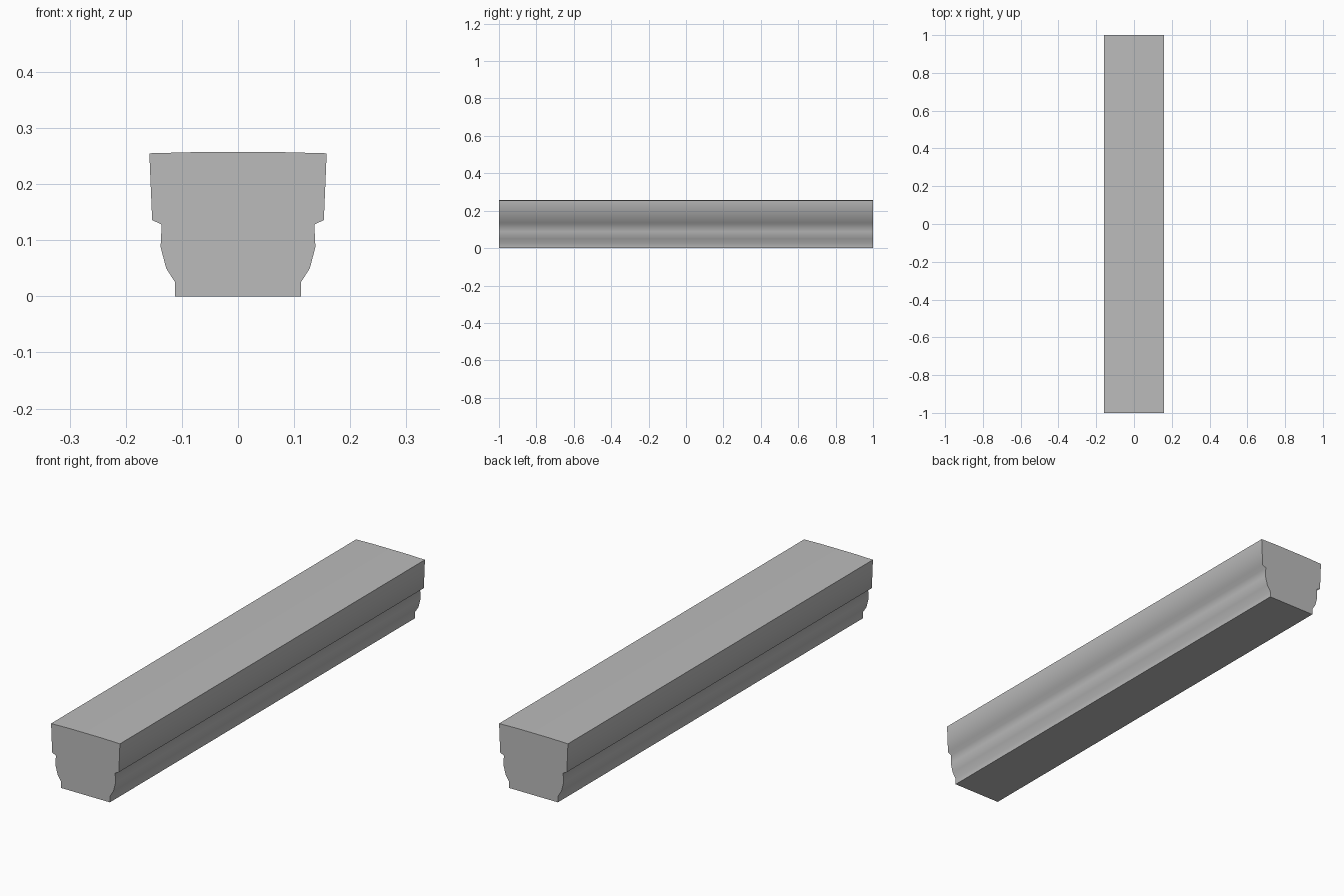
import bpy
import bmesh
from math import radians

cube = bpy.data.objects.get("Cube")
if cube:
    bpy.data.objects.remove(cube, do_unlink=True)

# Plain stone grey
stone = bpy.data.materials.new("stone_grey")
stone.use_nodes = True
grey = (0.5, 0.5, 0.5, 1)
stone.diffuse_color = grey
stone.node_tree.nodes["Principled BSDF"].inputs["Base Color"].default_value = grey

# Half of the moulding section, from the base up to the crowned top
half = [(0.112, 0), (0.112, 0.025), (0.128, 0.05), (0.138, 0.088),
        (0.136, 0.128), (0.153, 0.136), (0.158, 0.255), (0.08, 0.257)]
section = half + [(-x, z) for x, z in reversed(half)]

# Extrude the mirrored section along the length
bm = bmesh.new()
end = bm.faces.new([bm.verts.new((x, -1, z)) for x, z in section])
far = bmesh.ops.extrude_face_region(bm, geom=[end], use_keep_orig=True)
moved = [v for v in far["geom"] if isinstance(v, bmesh.types.BMVert)]
bmesh.ops.translate(bm, verts=moved, vec=(0, 2, 0))
bmesh.ops.recalc_face_normals(bm, faces=bm.faces)
mesh = bpy.data.meshes.new("moulded_rail")
bm.to_mesh(mesh)
bm.free()
mesh.materials.append(stone)
rail = bpy.data.objects.new("moulded_rail", mesh)
bpy.context.collection.objects.link(rail)

# Soften the curved moulding, keep the ends and corners crisp
bpy.context.view_layer.objects.active = rail
rail.select_set(True)
bpy.ops.object.shade_smooth_by_angle(angle=radians(70))
